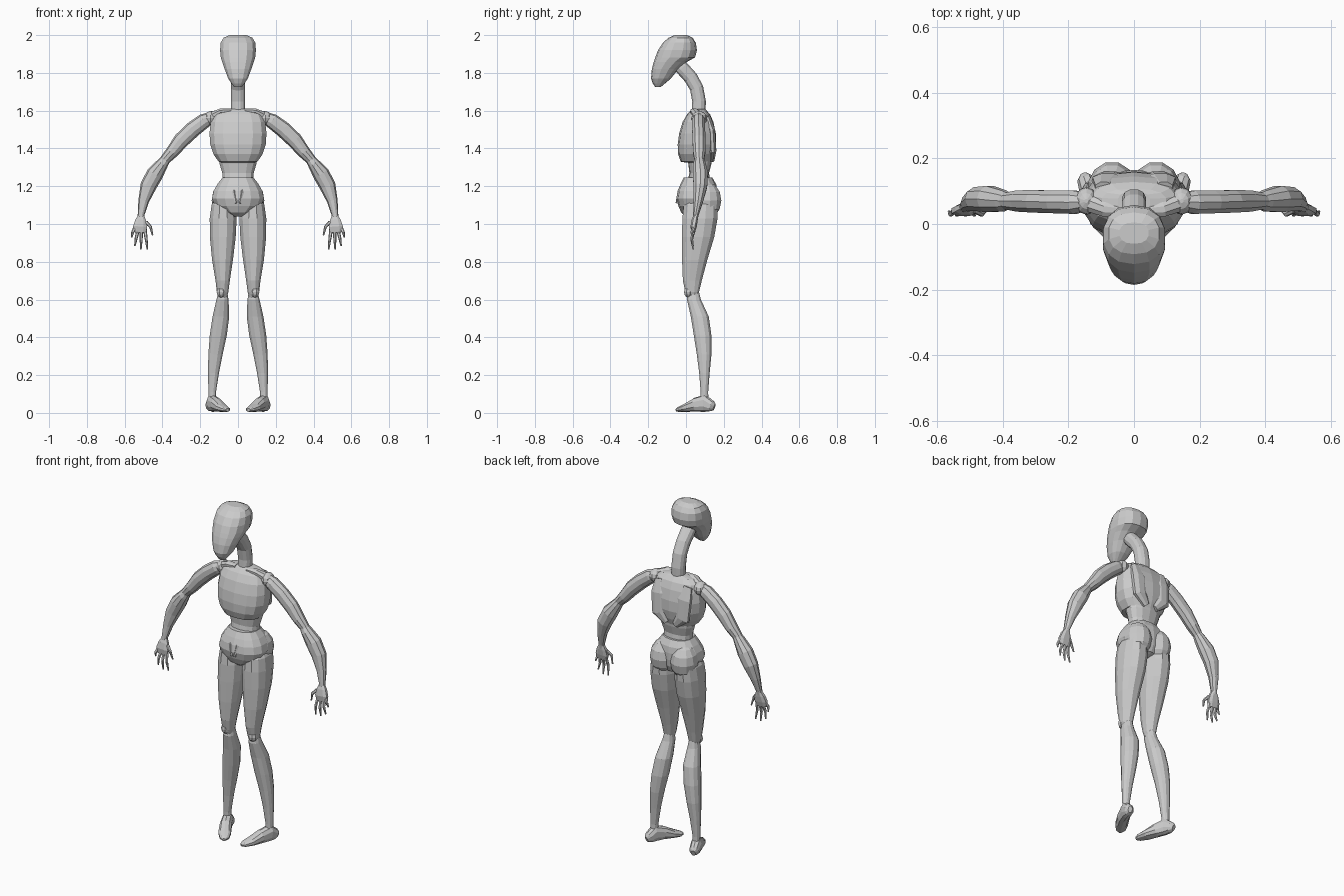
import bpy, bmesh
from math import cos, sin, pi
from mathutils import Vector


def finish(name, rings, mirror):
    """Skin a list of point rings, cap both ends, optionally mirror across x."""
    bm = bmesh.new()
    loops = [[bm.verts.new(p) for p in r] for r in rings]
    n = len(loops[0])
    for a, b in zip(loops, loops[1:]):
        for i in range(n):
            j = (i + 1) % n
            bm.faces.new((a[i], a[j], b[j], b[i]))
    bm.faces.new(loops[0][::-1])
    bm.faces.new(loops[-1])
    bmesh.ops.recalc_face_normals(bm, faces=bm.faces)
    me = bpy.data.meshes.new(name)
    bm.to_mesh(me)
    bm.free()
    ob = bpy.data.objects.new(name, me)
    bpy.context.collection.objects.link(ob)
    if mirror:
        m = ob.modifiers.new("mirror", 'MIRROR')
        m.use_mirror_merge = False
    return ob


def unit_ring(n, p):
    """Rounded-square ring: p = 1 is a circle, smaller is boxier."""
    pts = []
    for k in range(n):
        a = 2 * pi * (k + 0.5) / n
        c, s = cos(a), sin(a)
        pts.append((abs(c) ** p * (1 if c > 0 else -1), abs(s) ** p * (1 if s > 0 else -1)))
    return pts


def stack(name, secs, n=12, p=0.9, mirror=False):
    """Horizontal sections given as (x0, x1, y0, y1, z)."""
    rings = [[((x0 + x1) / 2 + c * (x1 - x0) / 2, (y0 + y1) / 2 + s * (y1 - y0) / 2, z)
              for c, s in unit_ring(n, p)] for x0, x1, y0, y1, z in secs]
    return finish(name, rings, mirror)


def body(name, secs, n=14, p=0.85):
    """Centred sections given as (half width, y front, y back, z)."""
    return stack(name, [(-w, w, a, b, z) for w, a, b, z in secs], n, p)


def tube(name, path, side, n=10, p=1.0, mirror=True):
    """Sections across a path given as (x, y, z, radius along side, other radius)."""
    pts = [Vector(q[:3]) for q in path]
    rings = []
    for i, q in enumerate(path):
        t = (pts[min(i + 1, len(pts) - 1)] - pts[max(i - 1, 0)]).normalized()
        u = Vector(side)
        u = (u - t * u.dot(t)).normalized()
        v = t.cross(u)
        rings.append([pts[i] + u * c * q[3] + v * s * q[4] for c, s in unit_ring(n, p)])
    return finish(name, rings, mirror)


def ball(name, c, r, n=10):
    """Mirrored ellipsoid made of stacked rings."""
    secs = []
    for k in range(7):
        a = -pi / 2 + 0.15 + (pi - 0.3) * k / 6
        f, z = cos(a), c[2] + r[2] * sin(a)
        secs.append((c[0] - r[0] * f, c[0] + r[0] * f, c[1] - r[1] * f, c[1] + r[1] * f, z))
    return stack(name, secs, n, 1.0, True)


# Head and curved neck
body("head", [(.02, -.162, -.135, 1.724), (.036, -.176, -.11, 1.745), (.053, -.185, -.08, 1.77),
              (.072, -.181, -.04, 1.82), (.085, -.171, .005, 1.858), (.093, -.163, .048, 1.882),
              (.097, -.148, .058, 1.92), (.094, -.122, .052, 1.96), (.078, -.092, .035, 1.986),
              (.045, -.06, .005, 2.0)])
tube("neck", [(0, .067, 1.57, .038, .038), (0, .069, 1.65, .038, .037), (0, .056, 1.72, .038, .037),
              (0, .025, 1.775, .038, .038), (0, -.02, 1.825, .04, .038), (0, -.05, 1.85, .036, .034)],
     (1, 0, 0), 12, 0.85, False)

# Ribcage, waist, pelvis
body("chest", [(.085, .0, .11, 1.325), (.105, -.028, .135, 1.33), (.133, -.042, .15, 1.37),
               (.15, -.044, .16, 1.42), (.154, -.036, .158, 1.48), (.147, -.018, .145, 1.54),
               (.132, .005, .128, 1.58), (.1, .025, .108, 1.602), (.05, .035, .1, 1.61)], 14, 0.8)
body("waist", [(.108, -.005, .14, 1.37), (.1, .012, .135, 1.32), (.085, .018, .122, 1.27),
               (.082, .008, .13, 1.22), (.09, .0, .13, 1.17)])
body("pelvis", [(.025, .0, .1, 1.04), (.075, -.025, .145, 1.06), (.125, -.04, .16, 1.095),
                (.141, -.05, .165, 1.135), (.132, -.044, .165, 1.175), (.112, -.03, .16, 1.21),
                (.085, -.012, .14, 1.245)])
ball("buttock", (.067, .107, 1.125), (.075, .083, .1), 12)
tube("belly_ridge", [(.03, .0, 1.2, .01, .012), (.022, -.032, 1.17, .014, .014),
                     (.01, -.045, 1.11, .006, .01)], (1, 0, 0), 6)

# Collar and back plates
tube("collarbone", [(.035, .04, 1.6, .018, .012), (.09, .045, 1.597, .024, .016),
                    (.14, .065, 1.57, .028, .025)], (0, 1, 0), 8)
tube("shoulder_blade", [(.03, .137, 1.34, .02, .015), (.075, .142, 1.39, .045, .02),
                        (.08, .135, 1.5, .05, .02), (.09, .11, 1.57, .03, .02)], (1, 0, 0), 8)

# Legs
stack("thigh", [(.05, .11, .03, .12, 1.16), (.015, .142, -.015, .172, 1.1), (.005, .152, -.022, .17, 1.03),
                (.01, .151, -.024, .152, .93), (.025, .139, -.023, .115, .81), (.042, .12, -.018, .085, .7),
                (.05, .113, -.005, .07, .64), (.06, .1, .01, .06, .6)], 12, 0.9, True)
ball("kneecap", (.088, .013, .64), (.027, .025, .03), 8)
stack("shin", [(.06, .1, .015, .065, .66), (.049, .115, .004, .08, .6), (.045, .136, .024, .122, .51),
               (.058, .151, .04, .136, .41), (.08, .158, .056, .136, .31), (.1, .16, .069, .126, .21),
               (.116, .157, .077, .118, .11), (.118, .155, .078, .12, .05)], 12, 0.9, True)
tube("foot", [(.152, .15, .03, .012, .018), (.147, .135, .036, .026, .03), (.137, .1, .052, .03, .047),
              (.115, .05, .043, .033, .037), (.087, .0, .027, .035, .022),
              (.064, -.035, .018, .026, .014), (.056, -.05, .015, .01, .008)], (.87, -.5, 0), 10, 0.85)

# Arms
ball("shoulder_ball", (.145, .07, 1.56), (.036, .042, .038))
tube("upper_arm", [(.14, .068, 1.565, .025, .03), (.18, .066, 1.545, .037, .04), (.24, .067, 1.5, .036, .043),
                   (.3, .069, 1.443, .036, .042), (.35, .07, 1.38, .034, .034), (.4, .07, 1.325, .024, .025)],
     (0, 1, 0))
tube("forearm", [(.37, .07, 1.36, .02, .022), (.4, .071, 1.32, .034, .032), (.44, .076, 1.265, .042, .045),
                 (.475, .076, 1.2, .038, .043), (.5, .065, 1.12, .026, .028), (.513, .052, 1.05, .016, .018),
                 (.516, .048, 1.02, .014, .016)], (0, 1, 0))

# Hands: palm and five fingers
tube("palm", [(.513, .052, 1.045, .013, .017), (.515, .046, 1.02, .017, .03),
              (.518, .04, .985, .017, .04), (.52, .038, .955, .01, .034)], (0, 1, 0), 8, 0.8)
fingers = {"thumb": ((.487, 1.01), (.463, .985), (.452, .94)),
           "index_finger": ((.493, .97), (.486, .92), (.48, .866)),
           "middle_finger": ((.512, .965), (.513, .915), (.514, .865)),
           "ring_finger": ((.53, .965), (.539, .925), (.546, .884)),
           "little_finger": ((.544, .985), (.558, .955), (.563, .93))}
for name, ((x0, z0), (x1, z1), (x2, z2)) in fingers.items():
    tube(name, [(x0, .042, z0, .009, .01), (x1, .03, z1, .008, .008), (x2, .038, z2, .004, .004)],
         (0, 1, 0), 6)
